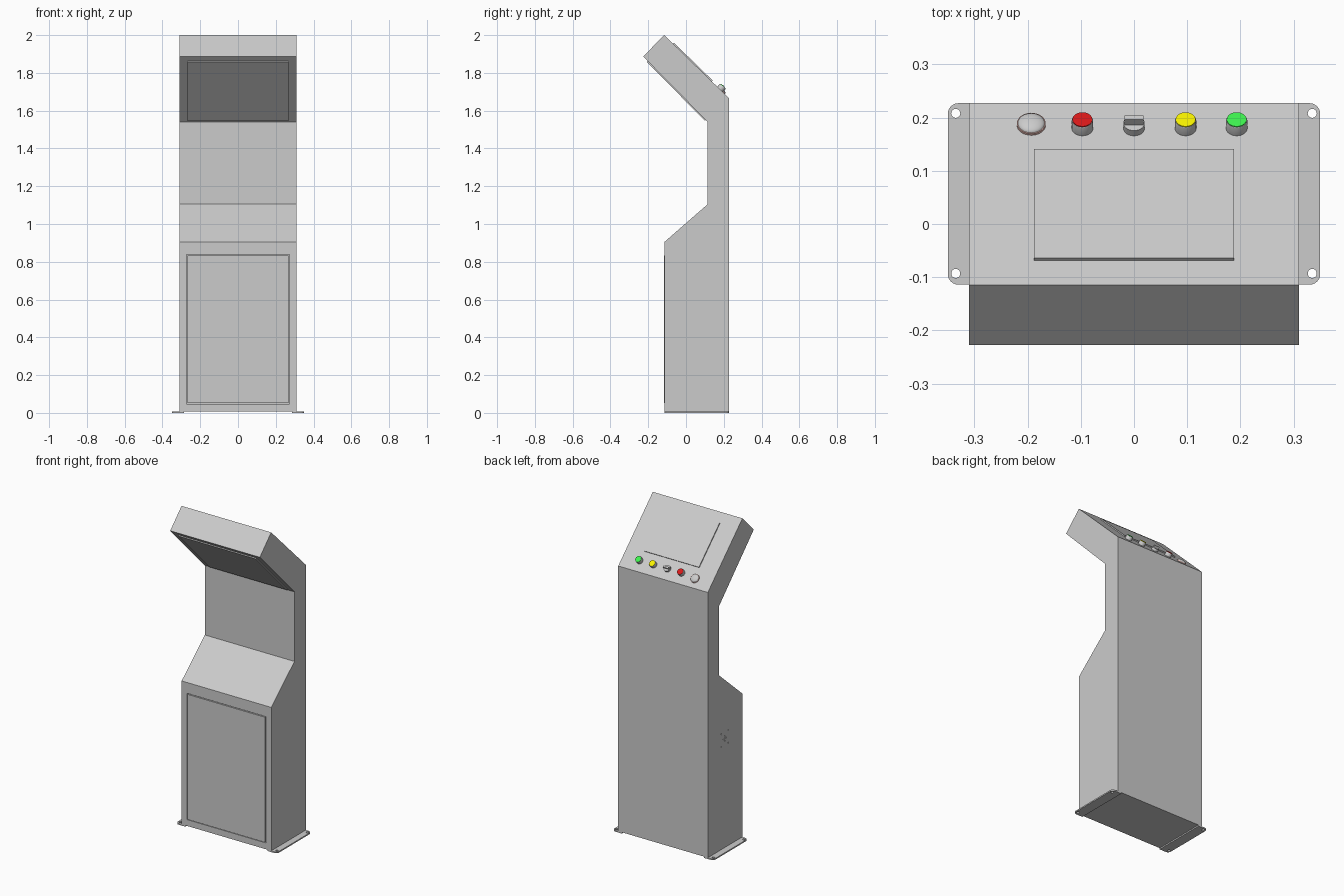
import bpy, bmesh, math
from mathutils import Matrix, Vector

if "Cube" in bpy.data.objects:
    bpy.data.objects.remove(bpy.data.objects["Cube"])

T = Matrix.Translation


def finish(name, bm, color=None, smooth=False):
    bmesh.ops.recalc_face_normals(bm, faces=bm.faces)
    me = bpy.data.meshes.new(name)
    bm.to_mesh(me)
    bm.free()
    ob = bpy.data.objects.new(name, me)
    bpy.context.collection.objects.link(ob)
    if color:
        mat = bpy.data.materials.new(name + "_color")
        mat.diffuse_color = (*color, 1)
        mat.use_nodes = True
        mat.node_tree.nodes["Principled BSDF"].inputs["Base Color"].default_value = mat.diffuse_color
        me.materials.append(mat)
    if smooth:
        bpy.context.view_layer.objects.active = ob
        ob.select_set(True)
        bpy.ops.object.shade_smooth_by_angle(angle=math.radians(35))
        ob.select_set(False)
    return ob


def box(name, size, frame, color=None):
    bm = bmesh.new()
    bmesh.ops.create_cube(bm, size=1, matrix=frame @ Matrix.Diagonal((*size, 1)))
    return finish(name, bm, color)


def lathe(name, profile, frame, color=None, steps=32):
    """Revolve (radius, height) points about the frame's z axis."""
    bm = bmesh.new()
    vs = [bm.verts.new((r, 0, h)) for r, h in profile]
    es = [bm.edges.new(p) for p in zip(vs, vs[1:])]
    bmesh.ops.spin(bm, geom=vs + es, axis=(0, 0, 1), cent=(0, 0, 0),
                   angle=math.tau, steps=steps)
    bmesh.ops.remove_doubles(bm, verts=bm.verts, dist=1e-5)
    bm.transform(frame)
    return finish(name, bm, color, True)


def holes(name, frames, radius, depth):
    bm = bmesh.new()
    for f in frames:
        bmesh.ops.create_cone(bm, cap_ends=True, segments=20, radius1=radius,
                              radius2=radius, depth=depth, matrix=f)
    return finish(name, bm)


def cut(ob, cutter):
    mod = ob.modifiers.new("cut", 'BOOLEAN')
    mod.operation = 'DIFFERENCE'
    mod.solver = 'EXACT'
    mod.object = cutter
    cutter.hide_render = True
    cutter.hide_viewport = True


FRONT, BACK, BASE = -0.114, 0.227, 0.008

# Cabinet: side profile (y, z) extruded across the width
profile = [(FRONT, BASE), (FRONT, 0.905), (0.115, 1.105), (0.115, 1.54),
           (-0.227, 1.887), (-0.115, 2.0), (BACK, 1.667), (BACK, BASE)]
bm = bmesh.new()
face = bm.faces.new([bm.verts.new((-0.31, y, z)) for y, z in profile])
ext = bmesh.ops.extrude_face_region(bm, geom=[face])
bmesh.ops.translate(bm, vec=(0.62, 0, 0),
                    verts=[v for v in ext['geom'] if isinstance(v, bmesh.types.BMVert)])
cabinet = finish("cabinet", bm)

# Front door set in a shallow opening with a gap around it
door_z = 0.4425
cut(cabinet, box("door_opening_cutter", (0.544, 0.03, 0.79), T((0, FRONT, door_z))))
box("front_door", (0.536, 0.018, 0.782), T((0, FRONT + 0.006, door_z)))

# Fan ventilation holes in the left side
spots = [(a, b) for a in (-0.035, 0.035) for b in (-0.04, 0.04)]
spots += [(0, 0), (0.014, 0), (-0.014, 0), (0, 0.014), (0, -0.014)]
side = Matrix.Rotation(math.pi / 2, 4, 'Y')
cut(cabinet, holes("vent_cutter", [T((-0.31, 0.06 + a, 0.69 + b)) @ side for a, b in spots],
                   0.004, 0.03))

# Mounting feet: rounded outer corners and bolt holes
for s, label in ((-1, "left"), (1, "right")):
    bm = bmesh.new()
    bmesh.ops.create_cube(bm, size=1, matrix=T((s * 0.3175, (FRONT + BACK) / 2, BASE / 2))
                          @ Matrix.Diagonal((0.065, BACK - FRONT, BASE, 1)))
    corners = [e for e in bm.edges if all(abs(v.co.x) > 0.34 for v in e.verts)
               and abs(e.verts[0].co.z - e.verts[1].co.z) > 0.001]
    bmesh.ops.bevel(bm, geom=corners, offset=0.02, segments=6, profile=0.5, affect='EDGES')
    foot = finish(label + "_foot", bm)
    cut(foot, holes(label + "_bolt_cutter",
                    [T((s * 0.335, y, 0)) for y in (-0.093, 0.208)], 0.0085, 0.05))

# Sloped control face: local y runs downhill, local z points outwards
slope = math.atan2(2.0 - 1.667, BACK + 0.115)


def on_top(x, y):
    z = 2.0 - (y + 0.115) * math.tan(slope)
    return T((x, y, z)) @ Matrix.Rotation(-slope, 4, 'X')


# Screen, slightly proud of the face
box("screen", (0.376, 0.205 / math.cos(slope), 0.013), on_top(0, 0.034))

# Service panel on the underside of the head
under = math.atan2(1.887 - 1.54, 0.115 + 0.227)
box("underside_panel", (0.536, 0.437, 0.012),
    T((0, -0.049, 1.7064)) @ Matrix.Rotation(-under, 4, 'X'))

# Push buttons: collar with a coloured cap
for name, x, color in (("red", -0.097, (0.7, 0.01, 0.01)),
                       ("yellow", 0.097, (0.95, 0.9, 0.0)),
                       ("green", 0.193, (0.05, 0.9, 0.08))):
    f = on_top(x, 0.18)
    lathe(name + "_button_collar", [(0, -0.002), (0.020, -0.002), (0.020, 0.020),
                                    (0.019, 0.022), (0, 0.022)], f)
    lathe(name + "_button_cap", [(0, 0.02), (0.0185, 0.02), (0.0185, 0.024), (0, 0.025)], f, color)

# Indicator lamp: rim and low dome
f = on_top(-0.193, 0.186)
lathe("lamp_rim", [(0, -0.002), (0.027, -0.002), (0.027, 0.005), (0, 0.005)], f, (0.9, 0.55, 0.5))
dome = [(0.0255 * math.cos(a), 0.004 + 0.010 * math.sin(a))
        for a in (math.pi / 2 * i / 6 for i in range(7))]
dome[-1] = (0, 0.014)
lathe("lamp_dome", [(0, 0.003)] + dome, f, (0.9, 0.9, 0.9))

# Selector switch: collar and grip bar
f = on_top(0, 0.18)
lathe("selector_collar", [(0, -0.002), (0.020, -0.002), (0.020, 0.014), (0, 0.014)], f)
box("selector_grip", (0.036, 0.010, 0.016), f @ T((0, 0, 0.021)))
